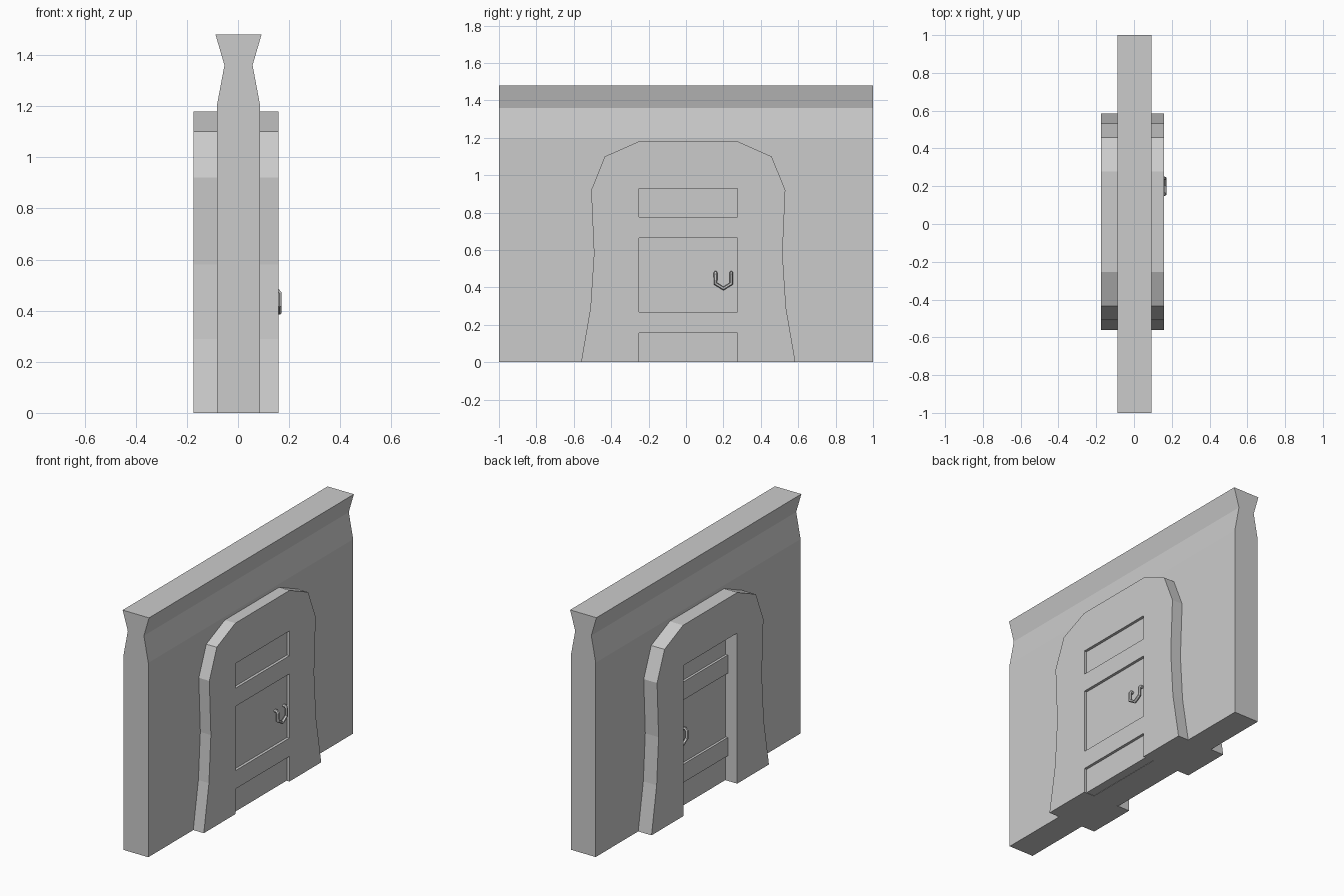
import bpy, bmesh
from mathutils import Vector

if "Cube" in bpy.data.objects:
    bpy.data.objects.remove(bpy.data.objects["Cube"])


def prism(name, pts, direction):
    """Extrude a closed planar outline along a vector."""
    bm = bmesh.new()
    face = bm.faces.new([bm.verts.new(p) for p in pts])
    new = bmesh.ops.extrude_face_region(bm, geom=[face])["geom"]
    bmesh.ops.translate(bm, vec=Vector(direction),
                        verts=[v for v in new if isinstance(v, bmesh.types.BMVert)])
    bmesh.ops.recalc_face_normals(bm, faces=bm.faces)
    mesh = bpy.data.meshes.new(name)
    bm.to_mesh(mesh)
    bm.free()
    ob = bpy.data.objects.new(name, mesh)
    bpy.context.collection.objects.link(ob)
    return ob


def box(name, x0, x1, y0, y1, z0, z1):
    return prism(name, [(x0, y0, z0), (x0, y1, z0), (x0, y1, z1), (x0, y0, z1)],
                 (x1 - x0, 0, 0))


# Wall with a pinched, flared cap
half = [(0.085, 0), (0.085, 1.2), (0.055, 1.36), (0.09, 1.48)]
section = half + [(-x, z) for x, z in reversed(half)]
prism("wall", [(x + 0.002, -1, z) for x, z in section], (0, 2, 0))

# Arched surround with the doorway notched out
CY, DW, DH = 0.012, 0.263, 0.93
side = [(DW, DH), (DW, 0), (0.573, 0), (0.523, 0.29), (0.504, 0.58),
        (0.519, 0.92), (0.446, 1.10), (0.265, 1.18)]
outline = side + [(-y, z) for y, z in reversed(side)]
prism("door_surround", [(-0.174, CY + y, z) for y, z in outline], (0.333, 0, 0))

# Door slab and its two cross bars, which stand out on both faces
Y0, Y1 = CY - DW, CY + DW
box("door", -0.095, 0.142, Y0, Y1, 0.002, DH)
for i, (z0, z1) in enumerate([(0.155, 0.268), (0.665, 0.777)]):
    box(f"cross_bar_{i + 1}", -0.11, 0.159, Y0, Y1, z0, z1)


# Bent U handles, one on each face
def handle(name, x, s):
    leg = [(x - s * 0.005, 0.158, 0.478), (x + s * 0.013, 0.158, 0.478),
           (x + s * 0.02, 0.158, 0.468), (x + s * 0.02, 0.158, 0.42)]
    path = leg + [(x + s * 0.02, 0.2, 0.394)]
    path += [(px, 0.4 - py, pz) for px, py, pz in reversed(leg)]
    cu = bpy.data.curves.new(name, "CURVE")
    cu.dimensions = "3D"
    cu.bevel_depth = 0.01
    cu.bevel_resolution = 1
    sp = cu.splines.new("POLY")
    sp.points.add(len(path) - 1)
    for p, co in zip(sp.points, path):
        p.co = (*co, 1)
    sp.use_smooth = False
    bpy.context.collection.objects.link(bpy.data.objects.new(name, cu))


handle("front_handle", 0.142, 1)
handle("back_handle", -0.095, -1)
